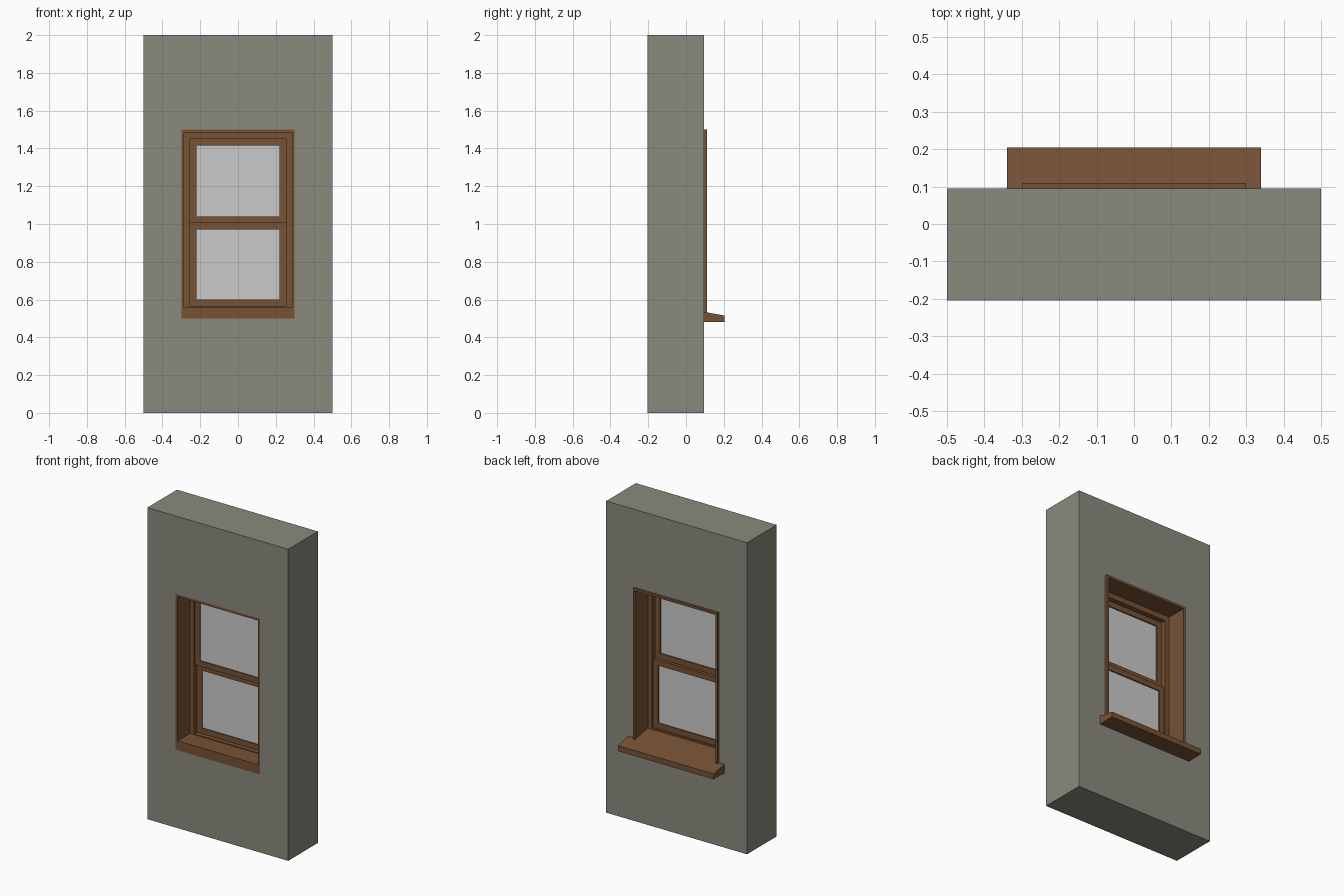
import bpy
import bmesh

if "Cube" in bpy.data.objects:
    bpy.data.objects.remove(bpy.data.objects["Cube"])


def material(name, color):
    mat = bpy.data.materials.new(name)
    mat.diffuse_color = color
    mat.use_nodes = True
    mat.node_tree.nodes["Principled BSDF"].inputs["Base Color"].default_value = mat.diffuse_color
    return mat


WALL = material("wall_paint", (0.255, 0.255, 0.21, 1))
WOOD = material("brown_wood", (0.185, 0.084, 0.036, 1))


def finish(name, bm, mat):
    bmesh.ops.recalc_face_normals(bm, faces=bm.faces)
    mesh = bpy.data.meshes.new(name)
    bm.to_mesh(mesh)
    bm.free()
    obj = bpy.data.objects.new(name, mesh)
    bpy.context.collection.objects.link(obj)
    if mat:
        mesh.materials.append(mat)
    return obj


def extrude(name, faces, offset, mat):
    """Extrude flat faces (lists of 3D points) by an offset vector."""
    bm = bmesh.new()
    for pts in faces:
        bm.faces.new([bm.verts.new(p) for p in pts])
    bmesh.ops.remove_doubles(bm, verts=bm.verts, dist=1e-5)
    geo = bmesh.ops.extrude_face_region(bm, geom=bm.faces[:], use_keep_orig=True)
    moved = [g for g in geo["geom"] if isinstance(g, bmesh.types.BMVert)]
    bmesh.ops.translate(bm, verts=moved, vec=offset)
    return finish(name, bm, mat)


def ring(name, outer, inner, y0, y1, mat):
    """Rectangular frame; outer and inner are (half width, bottom, top)."""
    o, i = [[(-w, y0, b), (w, y0, b), (w, y0, t), (-w, y0, t)]
            for w, b, t in (outer, inner)]
    quads = [[o[k], o[(k + 1) % 4], i[(k + 1) % 4], i[k]] for k in range(4)]
    return extrude(name, quads, (0, y1 - y0, 0), mat)


def arch(name, w, iw, bottom, top, itop, y0, y1):
    """Two jambs and a head as one upside-down U."""
    xz = [(-w, bottom), (-w, top), (w, top), (w, bottom),
          (iw, bottom), (iw, itop), (-iw, itop), (-iw, bottom)]
    return extrude(name, [[(x, y0, z) for x, z in xz]], (0, y1 - y0, 0), WOOD)


def side_profile(name, yz, half, mat):
    return extrude(name, [[(-half, y, z) for y, z in yz]], (2 * half, 0, 0), mat)


# Wall with window opening
ring("wall", (0.5, 0, 2), (0.3, 0.5, 1.5), -0.205, 0.095, WALL)

# Lining of the opening, standing slightly proud at the back, and sash stop
arch("window_lining", 0.3, 0.285, 0.5, 1.5, 1.485, -0.205, 0.11)
arch("sash_stop", 0.285, 0.255, 0.55, 1.485, 1.45, -0.08, -0.02)

# Sill: level inside, sloping down outside, with wider projecting nose
side_profile("inner_sill", [(-0.205, 0.5), (-0.205, 0.56), (-0.08, 0.56), (-0.08, 0.565),
                            (-0.02, 0.565), (-0.02, 0.556), (0.095, 0.535), (0.095, 0.5)],
             0.285, WOOD)
side_profile("outer_sill", [(0.095, 0.48), (0.095, 0.535), (0.205, 0.515), (0.205, 0.48)],
             0.34, WOOD)

# Two sliding sashes, each with a thin pane
for label, y, z0, z1 in (("upper", -0.062, 1.005, 1.45), ("lower", -0.042, 0.565, 1.005)):
    ring(label + "_sash", (0.255, z0, z1), (0.22, z0 + 0.035, z1 - 0.035),
         y - 0.01, y + 0.01, WOOD)
    side_profile(label + "_glass",
                 [(y - 0.002, z0 + 0.035), (y + 0.002, z0 + 0.035),
                  (y + 0.002, z1 - 0.035), (y - 0.002, z1 - 0.035)], 0.22, None)
